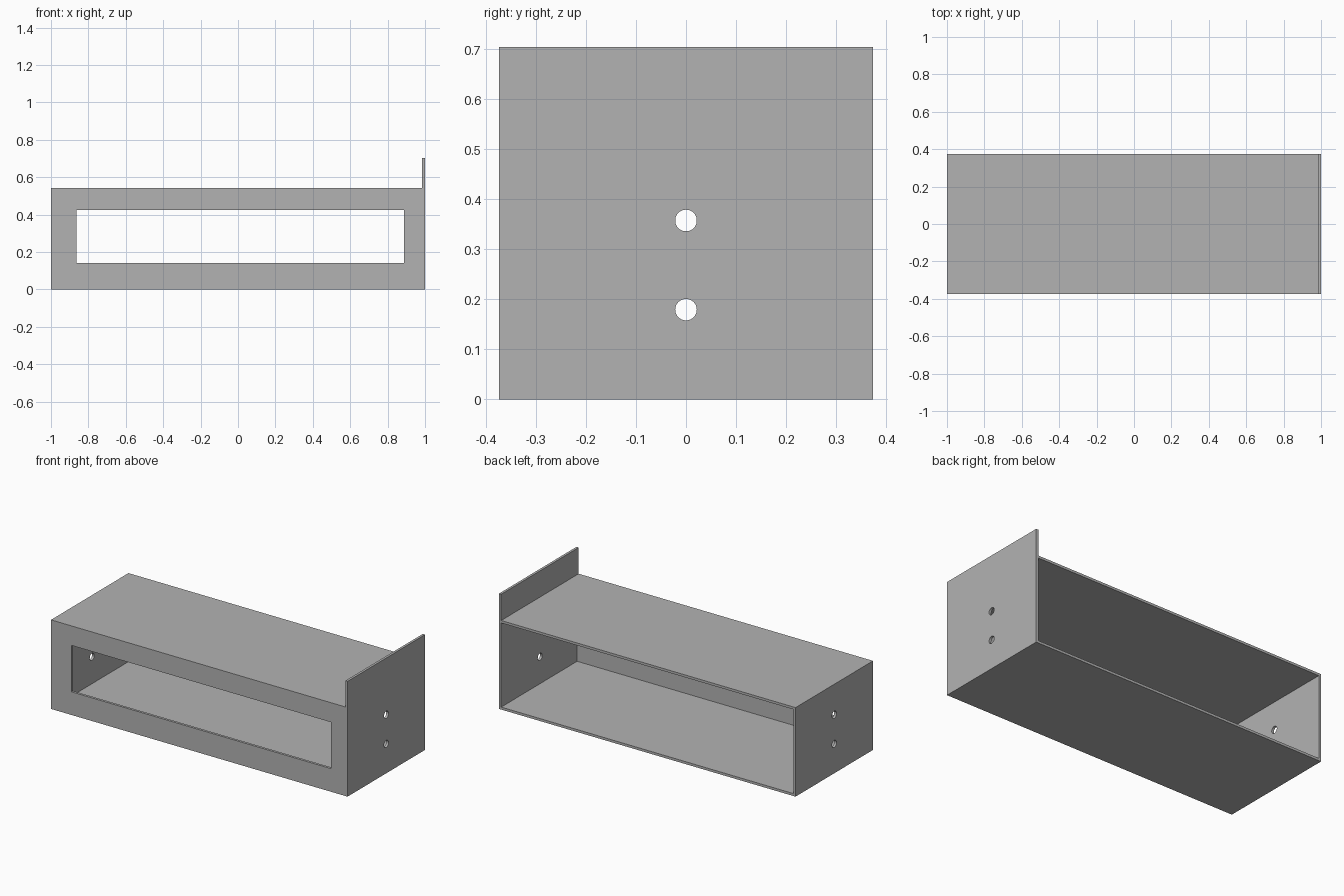
import bpy, bmesh, math
from mathutils import Matrix, Vector

if "Cube" in bpy.data.objects:
    bpy.data.objects.remove(bpy.data.objects["Cube"], do_unlink=True)

WALL = 0.015
DEPTH = 0.373          # half depth in y
BODY_TOP = 0.543
FLANGE_TOP = 0.703

grey = bpy.data.materials.new("plain grey")
grey.use_nodes = True
colour = (0.45, 0.45, 0.45, 1)
grey.diffuse_color = colour
grey.node_tree.nodes["Principled BSDF"].inputs["Base Color"].default_value = colour


def make_object(name, bm):
    bmesh.ops.recalc_face_normals(bm, faces=bm.faces)
    mesh = bpy.data.meshes.new(name)
    bm.to_mesh(mesh)
    bm.free()
    mesh.materials.append(grey)
    obj = bpy.data.objects.new(name, mesh)
    bpy.context.collection.objects.link(obj)
    return obj


def prism(name, profile, y0, y1):
    """Extrude an x-z profile along y."""
    bm = bmesh.new()
    face = bm.faces.new([bm.verts.new((x, y0, z)) for x, z in profile])
    ext = bmesh.ops.extrude_face_region(bm, geom=[face])
    verts = [g for g in ext["geom"] if isinstance(g, bmesh.types.BMVert)]
    bmesh.ops.translate(bm, verts=verts, vec=(0, y1 - y0, 0))
    return make_object(name, bm)


def block(name, x0, x1, z0, z1, y0, y1):
    return prism(name, [(x0, z0), (x1, z0), (x1, z1), (x0, z1)], y0, y1)


def bolt_hole(name, z):
    bm = bmesh.new()
    bmesh.ops.create_cone(bm, cap_ends=True, segments=40, radius1=0.0215,
                          radius2=0.0215, depth=2.4,
                          matrix=Matrix.Translation(Vector((0, 0, z)))
                          @ Matrix.Rotation(math.pi / 2, 4, 'Y'))
    return make_object(name, bm)


# Housing with the raised flange on its left end
housing = prism("housing", [(-1, 0), (1, 0), (1, FLANGE_TOP), (1 - WALL, FLANGE_TOP),
                            (1 - WALL, BODY_TOP), (-1, BODY_TOP)], -DEPTH, DEPTH)

# Open-backed cavity, front window and the bolt holes in both ends
cutters = [
    block("cavity_cutter", -1 + WALL, 1 - WALL, WALL, BODY_TOP - WALL, -DEPTH + WALL, 0.5),
    block("window_cutter", -0.863, 0.887, 0.141, 0.424, -0.5, 0),
    bolt_hole("lower_hole_cutter", 0.179),
    bolt_hole("upper_hole_cutter", 0.357),
]
for cutter in cutters:
    cutter.hide_render = True
    mod = housing.modifiers.new(cutter.name, 'BOOLEAN')
    mod.operation = 'DIFFERENCE'
    mod.solver = 'EXACT'
    mod.object = cutter

# Bake the cuts and discard the cutters
bpy.context.view_layer.update()
baked = bpy.data.meshes.new_from_object(
    housing.evaluated_get(bpy.context.evaluated_depsgraph_get()))
housing.modifiers.clear()
housing.data = baked
for cutter in cutters:
    bpy.data.objects.remove(cutter, do_unlink=True)

# Smooth hole walls, sharp edges
bpy.context.view_layer.objects.active = housing
housing.select_set(True)
bpy.ops.object.shade_smooth_by_angle(angle=math.radians(30))
